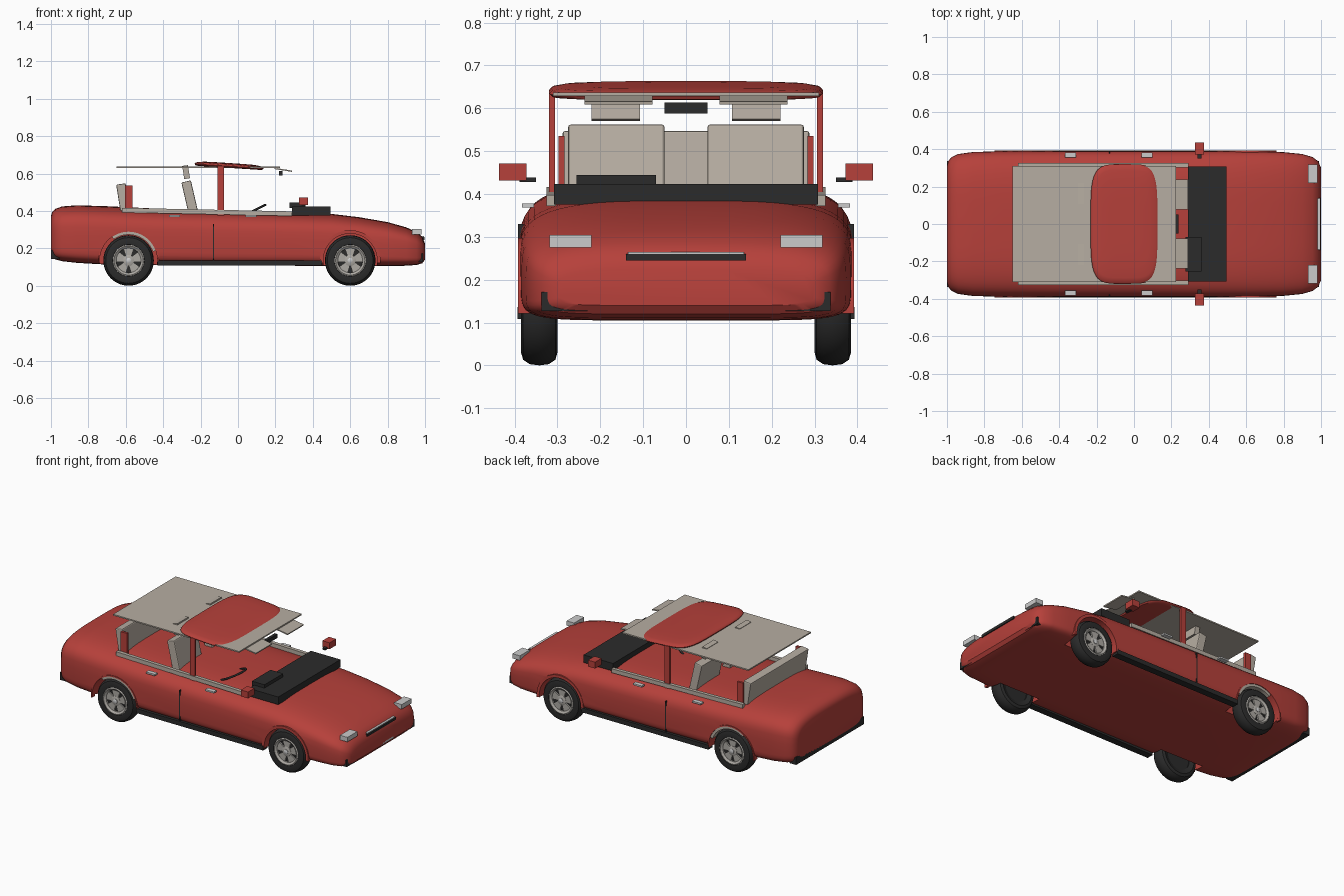
import bpy, bmesh, math
from mathutils import Matrix, Vector

if "Cube" in bpy.data.objects:
    bpy.data.objects.remove(bpy.data.objects["Cube"])

def material(name, rgb):
    m = bpy.data.materials.new(name)
    m.diffuse_color = (*rgb, 1)
    m.use_nodes = True
    m.node_tree.nodes["Principled BSDF"].inputs["Base Color"].default_value = m.diffuse_color
    return m

RED = material("red paint", (0.47, 0.052, 0.043))
BEIGE = material("beige trim", (0.47, 0.42, 0.36))
BLACK = material("black plastic", (0.024, 0.024, 0.024))
SILVER = material("silver", (0.6, 0.6, 0.6))
RIM = material("wheel grey", (0.42, 0.40, 0.37))

def finish(name, bm, mat, smooth=None):
    bmesh.ops.recalc_face_normals(bm, faces=bm.faces)
    me = bpy.data.meshes.new(name)
    bm.to_mesh(me)
    bm.free()
    ob = bpy.data.objects.new(name, me)
    bpy.context.collection.objects.link(ob)
    me.materials.append(mat)
    if smooth:
        shade(ob, smooth)
    return ob

def shade(ob, angle):
    bpy.ops.object.select_all(action='DESELECT')
    ob.select_set(True)
    bpy.context.view_layer.objects.active = ob
    bpy.ops.object.shade_smooth_by_angle(angle=math.radians(angle))

def box(name, x, y, z, mat, tilt=0, bevel=0):
    """Box from ranges, tilted about the y axis through its centre (degrees)."""
    bm = bmesh.new()
    bmesh.ops.create_cube(bm, size=1)
    size = Vector((x[1] - x[0], y[1] - y[0], z[1] - z[0]))
    mid = Vector((sum(x) / 2, sum(y) / 2, sum(z) / 2))
    bmesh.ops.scale(bm, vec=size, verts=bm.verts)
    if bevel:
        bmesh.ops.bevel(bm, geom=bm.edges[:], offset=bevel, segments=2, affect='EDGES', profile=0.5)
    bmesh.ops.transform(bm, matrix=Matrix.Translation(mid) @ Matrix.Rotation(math.radians(tilt), 4, 'Y'), verts=bm.verts)
    return finish(name, bm, mat)

def pair(name, x, y, z, mat, **kw):
    for side, s in (("left", 1), ("right", -1)):
        box(f"{name}_{side}", x, sorted((s * y[0], s * y[1])), z, mat, **kw)

def loft(name, rings, mat, smooth, capped=True, closed=False):
    """Skin between rings of equal point count."""
    bm = bmesh.new()
    rows = [[bm.verts.new(p) for p in r] for r in rings]
    n = len(rows[0])
    for a, b in zip(rows, rows[1:] + (rows[:1] if closed else [])):
        for i in range(n):
            bm.faces.new((a[i], a[(i + 1) % n], b[(i + 1) % n], b[i]))
    if capped and not closed:
        bm.faces.new(rows[0])
        bm.faces.new(rows[-1])
    return finish(name, bm, mat, smooth)

def lathe(name, centre, profile, mat, closed=False, n=40):
    """Revolve (radius, y) points about the y axis through centre (x, z)."""
    rings = [[(centre[0] + r * math.cos(2 * math.pi * i / n), y,
               centre[1] + r * math.sin(2 * math.pi * i / n)) for i in range(n)] for r, y in profile]
    return loft(name, rings, mat, 35, closed=closed)

def spow(v, e):
    return math.copysign(abs(v) ** e, v)

# Body: lofted sections (x, top, bottom, half width)
STATIONS = [(-1.0, .375, .165, .31), (-.993, .395, .15, .337), (-.975, .412, .14, .358), (-.94, .424, .131, .374),
            (-.86, .43, .122, .385), (-.7, .425, .113, .389), (-.45, .413, .11, .39), (-.1, .403, .108, .39),
            (.25, .393, .107, .39), (.5, .384, .106, .39), (.65, .366, .105, .389), (.8, .34, .105, .384),
            (.9, .312, .107, .374), (.955, .287, .111, .358), (.985, .262, .12, .335), (1.0, .225, .14, .30)]
rings = []
for x, top, bot, w in STATIONS:
    mid = bot + (top - bot) * .48
    ring = []
    for i in range(56):
        a = 2 * math.pi * i / 56
        c, s = math.cos(a), math.sin(a)
        n = 3.5 if s >= 0 else 7
        h = (top - mid) if s >= 0 else (mid - bot)
        ring.append((x, w * spow(c, 2 / n), mid + h * spow(s, 2 / n)))
    rings.append(ring)
body = loft("body", rings, RED, None)

# Wheel wells cut through the body sides
WHEELS = [(-.585, .135), (.6, .135)]
for cx, cz in WHEELS:
    for s in (1, -1):
        r = .154 if cx < 0 else .145
        cutter = lathe("well_cutter", (cx, cz), [(r, s * .28), (r, s * .45)], RED)
        mod = body.modifiers.new("well", 'BOOLEAN')
        mod.operation = 'DIFFERENCE'
        mod.solver = 'EXACT'
        mod.object = cutter
        bpy.context.view_layer.objects.active = body
        bpy.ops.object.modifier_apply(modifier=mod.name)
        bpy.data.objects.remove(cutter, do_unlink=True)
shade(body, 35)

def arc_band(name, cx, cz, r0, r1, y0, y1, a0, a1, mat):
    rings = []
    for i in range(25):
        a = math.radians(a0 + (a1 - a0) * i / 24)
        rings.append([(cx + r * math.cos(a), y, cz + r * math.sin(a))
                      for r, y in ((r0, y0), (r1, y0), (r1, y1), (r0, y1))])
    loft(name, rings, mat, 30)

# Wheels, arches and liners
for end, (cx, cz) in zip(("rear", "front"), WHEELS):
    for side, s in (("left", 1), ("right", -1)):
        tag = f"{end}_{side}"
        lathe("tire_" + tag, (cx, cz), [(.078, s * y) if k == 0 else (k, s * y) for k, y in (
            (0, .31), (.105, .30), (.122, .305), (.132, .32), (.135, .342), (.132, .365),
            (.122, .38), (.105, .385), (.085, .383), (0, .375))], BLACK, closed=True)
        lathe("wheel_back_" + tag, (cx, cz), [(.08, s * .315), (.08, s * .366)], BLACK)
        lathe("rim_ring_" + tag, (cx, cz), [(.066, s * .36), (.084, s * .36), (.084, s * .382),
              (.078, s * .385), (.066, s * .376)], RIM, closed=True)
        lathe("hub_" + tag, (cx, cz), [(.03, s * .36), (.03, s * .376), (.02, s * .38)], RIM)
        lathe("hub_cap_" + tag, (cx, cz), [(.014, s * .37), (.014, s * .383), (.008, s * .386)], SILVER, n=16)
        bm = bmesh.new()                                   # five broad spokes
        for k in range(5):
            a = math.radians(90 + 72 * k)
            d, t = Vector((math.cos(a), 0, math.sin(a))), Vector((-math.sin(a), 0, math.cos(a)))
            ends = []
            for y in (.362, .375):
                ends.append([bm.verts.new(Vector((cx, s * y, cz)) + d * u + t * v)
                             for u, v in ((.015, -.012), (.07, -.031), (.07, .031), (.015, .012))])
            bm.faces.new(ends[0])
            bm.faces.new(ends[1])
            for i in range(4):
                j = (i + 1) % 4
                bm.faces.new((ends[0][i], ends[0][j], ends[1][j], ends[1][i]))
        finish("spokes_" + tag, bm, RIM)
        if end == "rear":
            arc_band("arch_liner_" + tag, cx, cz, .138, .156, s * .30, s * .388, 20, 125, BEIGE)
        arc_band("arch_lip_" + tag, cx, cz, .154 if end == "rear" else .144, .162, s * .36, s * .392, -5, 185, RED)

# Sills, door seams, handles, belt rails
pair("sill", (-.43, .45), (.35, .393), (.108, .136), BLACK)
pair("door_seam", (-.134, -.129), (.36, .3915), (.135, .33), BLACK)
for x in (-.34, .07):
    pair("door_handle", (x - .03, x + .03), (.355, .383), (.368, .378), SILVER)
pair("belt_rail", (-.62, .29), (.303, .325), (.382, .407), BEIGE, tilt=1.2)

# Bumpers, lamps, grille, plate
box("front_bumper", (.94, .99), (-.337, .337), (.127, .171), BLACK)
box("rear_bumper", (-1.0, -.955), (-.337, .337), (.143, .19), BLACK)
pair("headlight", (.93, .982), (.22, .318), (.275, .304), SILVER)
box("grille", (.95, .998), (-.14, .14), (.245, .26), BLACK)
box("grille_trim", (.95, .995), (-.135, .135), (.26, .265), SILVER)
box("front_strip", (.97, 1.0), (-.112, .112), (.14, .152), SILVER)

# Dashboard, gauge hood, steering wheel
box("dashboard", (.29, .495), (-.308, .308), (.375, .423), BLACK)
box("gauge_hood", (.275, .362), (-.255, -.07), (.415, .444), BLACK)
bpy.ops.mesh.primitive_torus_add(major_radius=.085, minor_radius=.006, major_segments=32, minor_segments=8,
                                 location=(.07, -.16, .395), rotation=(0, math.radians(-26), 0))
wheel = bpy.context.object
wheel.name = "steering_wheel"
wheel.data.materials.append(BLACK)
shade(wheel, 60)

# Door mirrors and inside mirror
pair("mirror", (.325, .375), (.372, .436), (.431, .471), RED)
pair("mirror_stem", (.34, .36), (.35, .388), (.428, .439), BLACK)
box("inside_mirror", (.22, .238), (-.05, .05), (.588, .613), BLACK)

# Seats and headrests
pair("front_seat", (-.282, -.23), (.05, .275), (.37, .56), BEIGE, tilt=-13, bevel=.006)
pair("headrest", (-.293, -.262), (.107, .22), (.572, .643), BEIGE, tilt=-9)
box("rear_seat", (-.638, -.587), (-.288, .288), (.37, .545), BEIGE, tilt=-9, bevel=.006)
pair("rear_post", (-.605, -.563), (.283, .298), (.39, .535), RED)

# Roof: rounded, slightly sloping slab, with liner, visors and posts
def roof_ring(scale, z):
    pts = []
    for i in range(48):
        a = 2 * math.pi * i / 48
        u, v = spow(math.cos(a), 2 / 4.5) * scale, spow(math.sin(a), 2 / 4.5) * scale
        pts.append((-.048 + .184 * u, .32 * v, z - .012 * u))
    return pts

loft("roof", [roof_ring(k, z) for k, z in ((.9, .63), (.98, .632), (1, .639), (.98, .646), (.9, .651),
                                           (.7, .655), (.35, .656))], RED, 50)
box("roof_liner", (-.65, .225), (-.31, .31), (.629, .637), BEIGE)
pair("sun_visor", (.195, .29), (.078, .237), (.616, .623), BEIGE, tilt=9)
pair("roof_post", (-.11, -.076), (.306, .32), (.37, .64), RED)
